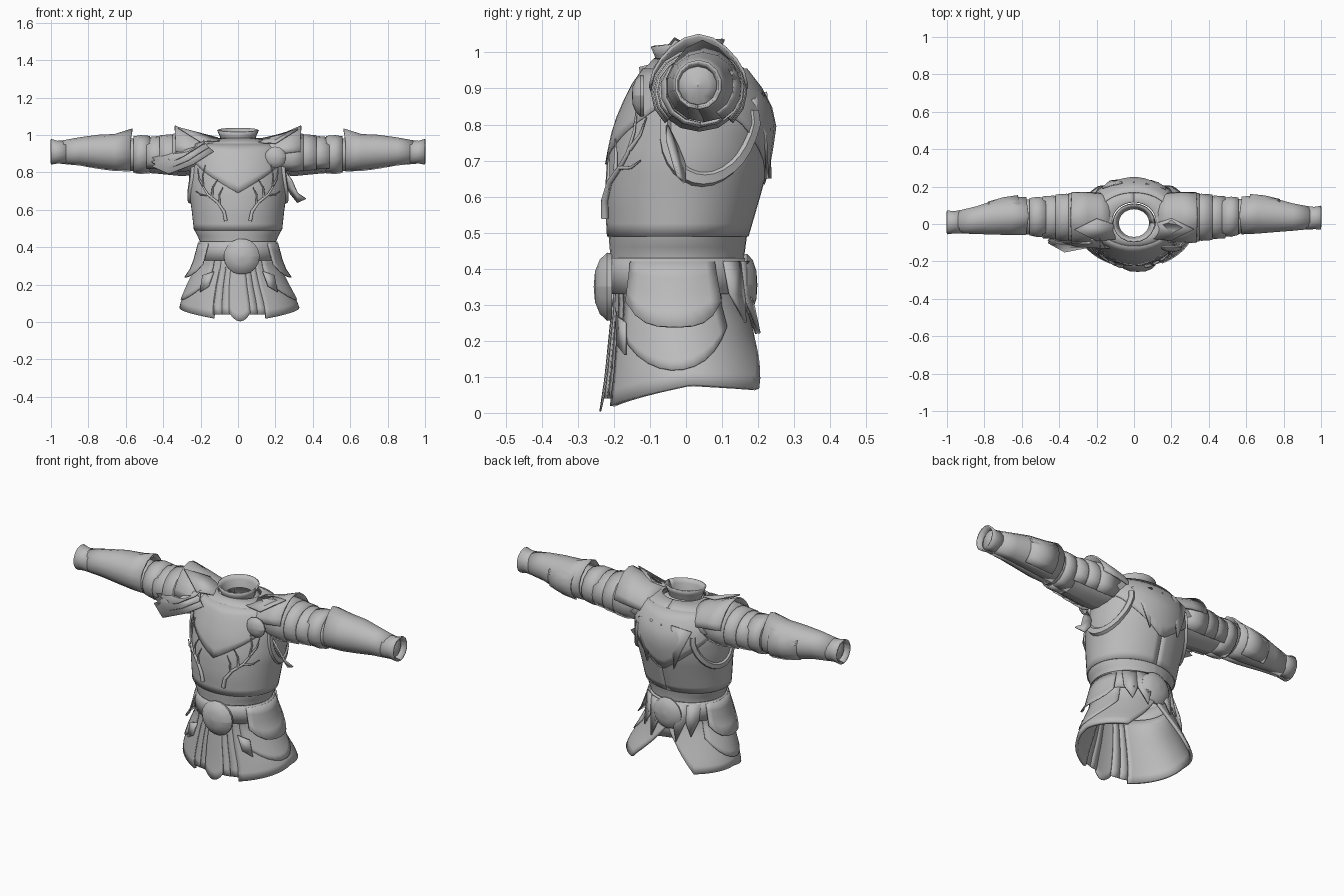
import bpy
from math import sin, cos, radians, pi
from mathutils import Vector

if "Cube" in bpy.data.objects:
    bpy.data.objects.remove(bpy.data.objects["Cube"])

grey = bpy.data.materials.new("plain grey")
grey.use_nodes = True
grey.diffuse_color = (0.5, 0.5, 0.5, 1)
bsdf = next(n for n in grey.node_tree.nodes if n.type == "BSDF_PRINCIPLED")
bsdf.inputs["Base Color"].default_value = (0.5, 0.5, 0.5, 1)
bsdf.inputs["Roughness"].default_value = 0.7

# Torso outline: height, half width, front y, back y
BODY = [(0.0, .335, -.235, .275), (.1, .313, -.22, .24), (.2, .265, -.21, .197),
        (.3, .215, -.2, .162), (.43, .2, -.207, .158), (.49, .228, -.212, .166),
        (.6, .24, -.218, .198), (.7, .255, -.212, .226), (.8, .255, -.19, .24),
        (.87, .25, -.16, .222), (.93, .225, -.13, .18), (.965, .18, -.1, .15),
        (.985, .11, -.08, .11)]


def finish(name, verts, faces, thick=0.0, smooth=40):
    mesh = bpy.data.meshes.new(name)
    mesh.from_pydata(verts, [], faces)
    mesh.materials.append(grey)
    ob = bpy.data.objects.new(name, mesh)
    bpy.context.collection.objects.link(ob)
    bpy.ops.object.select_all(action="DESELECT")
    ob.select_set(True)
    bpy.context.view_layer.objects.active = ob
    bpy.ops.object.shade_smooth_by_angle(angle=radians(smooth))
    if thick:
        mod = ob.modifiers.new("thickness", "SOLIDIFY")
        mod.thickness = thick
    return ob


def grid(name, rows, thick=0.0, flip=False):
    """Skin a list of equal-length rows of points."""
    w = len(rows[0])
    faces = []
    for j in range(len(rows) - 1):
        for i in range(w - 1):
            f = (j * w + i, j * w + w + i, j * w + w + i + 1, j * w + i + 1)
            faces.append(f[::-1] if flip else f)
    return finish(name, [p for r in rows for p in r], faces, thick)


def body(z, deg, off=0.0):
    """Point on the torso; 0 degrees is the front, 90 the left side."""
    z = max(0, min(z, BODY[-1][0]))
    for lo, hi in zip(BODY, BODY[1:]):
        if z <= hi[0]:
            break
    t = (z - lo[0]) / (hi[0] - lo[0])
    hw, yf, yb = (lo[k] + t * (hi[k] - lo[k]) for k in (1, 2, 3))
    a = radians(deg)
    x = (hw + off) * sin(a)
    y = (yf + yb) / 2 - ((yb - yf) / 2 + off) * cos(a)
    return Vector((x + max(0, .2 - z) * .06, y, z))


def panel(name, top, hem, a0, a1, off=0.0, thick=.008, n=None, rows=8, flare=0.0):
    """Curved plate following the torso between two angles and heights."""
    hem_of = hem if callable(hem) else lambda a: hem
    n = n or max(2, int((a1 - a0) / 8))
    angles = [a0 + (a1 - a0) * i / n for i in range(n + 1)]
    out = [[body(top + (hem_of(a) - top) * j / rows, a, off + flare * j / rows)
            for a in angles] for j in range(rows + 1)]
    return grid(name, out, thick)


def sleeve(name, s, stations, b0=-180, b1=180, n=14, thick=.008, spike=0, lift=0):
    """Arm shell; stations are (x, centre y, centre z, radius y, radius z)."""
    rows = []
    for k, (x, cy, cz, ry, rz) in enumerate(stations):
        shift = -.05 * max(0, x - .5) if s < 0 else 0
        row = []
        for i in range(n + 1):
            b = radians(b0 + (b1 - b0) * i / n)
            point = max(0, cos(b)) ** 5 if k == 0 else 0
            row.append((s * (x + spike * point), cy + shift + ry * sin(b),
                        cz + rz * cos(b) + lift * point))
        rows.append(row)
    return grid(name, rows, thick, flip=s < 0)


def plate(name, pts, thick=.008):
    return finish(name, pts, [tuple(range(len(pts)))], thick, 20)


def disc(name, x, y, z, r, depth, facing, sides=18):
    """Domed round boss facing front (-1) or back (+1)."""
    rows = [[(x + r * k * cos(2 * pi * i / sides), y + facing * d * depth,
              z + r * k * sin(2 * pi * i / sides)) for i in range(sides + 1)]
            for k, d in ((.97, -.5), (1, -.1), (.8, .5), (.45, .9), (.01, 1))]
    return grid(name, rows, flip=facing > 0)


def rod(name, pts, radius):
    cu = bpy.data.curves.new(name, "CURVE")
    cu.dimensions = "3D"
    cu.bevel_depth = radius
    cu.bevel_resolution = 1
    sp = cu.splines.new("POLY")
    sp.points.add(len(pts) - 1)
    for i, (p, q) in enumerate(zip(sp.points, pts)):
        p.co = (*q, 1)
        p.radius = 1 - .75 * i / (len(pts) - 1)
    cu.materials.append(grey)
    bpy.context.collection.objects.link(bpy.data.objects.new(name, cu))


# Torso layers
panel("waist_cloth", .52, .28, -180, 180, .003, 0)
panel("chest_plate", .985, .49, -180, 180, .008, .006, rows=14)
panel("front_yoke", .955, lambda a: .69 + .16 * min(1, abs(a) / 60), -75, 75, .012, .005, rows=6)
panel("back_yoke", .955, lambda a: .62 + .2 * min(1, abs(a - 180) / 60), 110, 250, .012, .005, rows=6)
panel("belt", .43, .33, -180, 180, .011, .008, rows=2)
disc("front_buckle", .02, -.222, .35, .096, .034, -1)
disc("back_buckle", 0, .172, .355, .088, .026, 1)

# Skirt strips at the front
for a in (-26, -17, 8, 17):
    panel("front_strip", .34, .04, a, a + 9, .003 if a % 17 else .0, .004, n=2)
panel("front_center_tab", .34, lambda a: .004 + .045 * (abs(a) / 10) ** 2, -10, 10, .006, .005, n=6)


# Side skirts, open at the back
def side_hem(a):
    a = abs(a)
    if a < 90:
        return .02 + .06 * (a - 25) / 65
    if a < 142:
        return .08 - .012 * (a - 90) / 52
    return .068 + .21 * (a - 142) / 36


for s in (1, -1):
    lo, hi = sorted((s * 25, s * 178))
    panel("side_skirt", .36, side_hem, lo, hi, .003, .015, n=34)
    lo, hi = sorted((s * 36, s * 128))
    panel("hip_plate", .34, lambda a: .12 + .11 * (abs(abs(a) - 80) / 46) ** 2, lo, hi, .01)
    # Flared guard over each hip, and pointed blades behind
    lo, hi = sorted((s * 48, s * 122))
    panel("hip_guard", .42, lambda a: .24 + .07 * (abs(abs(a) - 85) / 37) ** 3, lo, hi,
          .014, .006, rows=4, flare=.028)
    for a, b, z in ((140, 146, .25), (158, 164, .22)):
        plate("hip_blade", [body(.42, s * (a - 10), .014), body(.42, s * (a + 10), .014),
                            body(.32, s * (b + 6), .02), body(z, s * b, .018),
                            body(.33, s * (a - 6), .018)])
    plate("front_pouch_flap", [body(.27, s * 32, .016), body(.25, s * 46, .026),
                               body(.16, s * 44, .014), body(.19, s * 34, .014)])

# Branching antler ornament on the chest
for s in (1, -1):
    def on_chest(points):
        out = []
        for x, z in points:
            a = 0
            while body(z, a, .018).x < x and a < 85:
                a += 1
            p = body(z, a, .018)
            out.append((s * x, p.y, z))
        return out
    rod("antler_stem", on_chest([(.065, .54), (.075, .59), (.11, .64), (.16, .68),
                                 (.185, .72), (.19, .78), (.175, .84)]), .011)
    for tine in ([(.1, .62), (.1, .68), (.08, .72)], [(.14, .665), (.135, .72), (.11, .76)],
                 [(.16, .68), (.2, .68), (.225, .7)], [(.188, .73), (.21, .77), (.215, .82)]):
        rod("antler_tine", on_chest(tine), .007)

# Flared collar
collar = [[(r * cos(t), .005 + r * .92 * sin(t), z + .01 * sin(t))
           for t in (2 * pi * i / 20 for i in range(21))]
          for r, z in ((.112, 1.025), (.1, 1.0), (.088, .965), (.115, .96))]
grid("collar", collar, .008)

# Arms
for s in (1, -1):
    sleeve("upper_sleeve", s, [(.19, .037, .89, .125, .1), (.3, .037, .885, .12, .105),
                               (.42, .035, .885, .108, .093), (.52, .037, .89, .1, .09),
                               (.62, .045, .9, .09, .085)], thick=0)
    sleeve("forearm_guard", s, [(.575, .046, .905, .104, .1), (.66, .05, .906, .104, .099),
                                (.75, .047, .91, .093, .091), (.85, .037, .912, .075, .075),
                                (.94, .033, .908, .062, .063)], spike=-.01, lift=.03)
    sleeve("cuff", s, [(.92, .033, .908, .065, .064), (.965, .032, .908, .061, .061),
                       (1.0, .034, .91, .066, .069)])
    sleeve("wrist_dome", s, [(.95, .033, .908, .06, .061), (.97, .033, .908, .052, .053),
                             (.982, .033, .908, .03, .03), (.987, .033, .908, .001, .001)], thick=0)
    sleeve("elbow_band", s, [(.47, .036, .895, .106, .1), (.52, .039, .895, .11, .104),
                             (.56, .042, .895, .102, .098)])
    sleeve("elbow_flap", s, [(.62, .048, .9, .113, .104), (.7, .048, .9, .105, .099),
                             (.78, .044, .905, .09, .088)], 20, 150, 6, spike=-.04)
    # Overlapping shoulder lames
    for x, r in ((.4, .11), (.33, .12), (.26, .128)):
        sleeve("shoulder_lame", s, [(x - .04, .036, .89, r - .006, r - .02),
                                    (x + .03, .036, .89, r + .006, r - .006),
                                    (x + .09, .036, .89, r + .002, r - .012)], -135, 135, 12)
    sleeve("shoulder_cap", s, [(.335, .035, .9, .13, .12), (.25, .035, .89, .13, .115),
                               (.18, .034, .88, .125, .105), (.12, .028, .87, .11, .1)],
           -85, 85, 10, spike=.005, lift=.024)
    # Blade rising beside the neck and a rear spike
    plate("neck_blade", [(s * .1, -.08, .965), (s * .2, -.09, .96), (s * .32, -.03, 1.035),
                         (s * .2, .03, 1.0), (s * .11, 0, .98)])
    plate("rear_spike", [body(.89, s * 166, .015), body(.87, s * 140, .015),
                         body(.76, s * 152, .018), body(.65, s * 162, .03)])
    # Rim around the underside of the armhole
    rim = [[(lambda p: (s * p.x, p.y, p.z))(body(.84 + rz * sin(t), 103 + ra * cos(t), off))
            for t in (-pi * i / 16 for i in range(17))]
           for off, ra, rz in ((.004, 40, .215), (.022, 38, .205), (.018, 33, .18), (.004, 31, .17))]
    grid("armhole_rim", rim, flip=s > 0)

# Left side: round shoulder boss and hanging crescent
disc("shoulder_boss", .2, -.128, .88, .058, .022, -1, 12)
plate("hanging_crescent", [(.26, -.05, .8), (.29, -.05, .76), (.32, -.03, .69), (.365, -.02, .66),
                           (.32, 0, .64), (.28, .0, .69), (.26, -.02, .74)])

# Right side: layered wing-like fins in front of the shoulder
for k in range(3):
    d, z = .025 * k, .022 * k
    plate("shoulder_fin", [(-.13 - d, -.125, .91 + z), (-.24 - d, -.12, .84 + z),
                           (-.37 - d / 2, -.145 + d, .79 + z), (-.46, -.095 + d / 2, .83 + z),
                           (-.34, -.085 + d, .9 + z), (-.18, -.1 + d, .95 + z / 2)])
